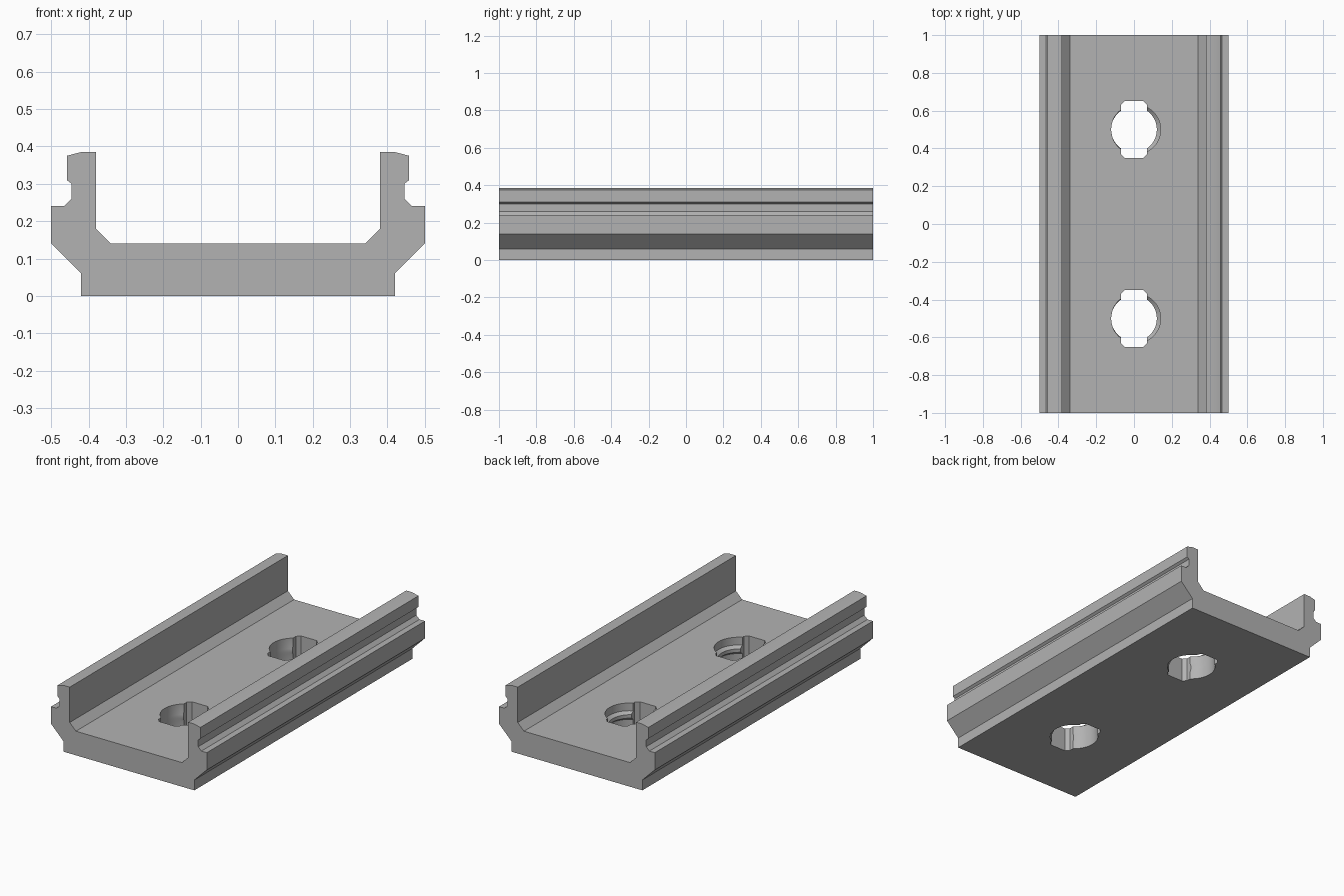
import bpy, bmesh, math

if "Cube" in bpy.data.objects:
    bpy.data.objects.remove(bpy.data.objects["Cube"])

grey = bpy.data.materials.new("plain grey")
grey.diffuse_color = (0.45, 0.45, 0.45, 1)
grey.use_nodes = True
grey.node_tree.nodes["Principled BSDF"].inputs["Base Color"].default_value = grey.diffuse_color


def loft(name, rings):
    """Closed solid through a list of equal-length point rings."""
    bm = bmesh.new()
    loops = [[bm.verts.new(p) for p in ring] for ring in rings]
    n = len(loops[0])
    for a, b in zip(loops, loops[1:]):
        for i in range(n):
            j = (i + 1) % n
            bm.faces.new((a[i], a[j], b[j], b[i]))
    bm.faces.new(loops[0][::-1])
    bm.faces.new(loops[-1])
    bmesh.ops.recalc_face_normals(bm, faces=bm.faces)
    mesh = bpy.data.meshes.new(name)
    bm.to_mesh(mesh)
    bm.free()
    mesh.materials.append(grey)
    obj = bpy.data.objects.new(name, mesh)
    bpy.context.collection.objects.link(obj)
    return obj


# Channel rail: half profile mirrored and extruded along y
half = [(0.42, 0), (0.42, 0.06), (0.5, 0.14), (0.5, 0.24), (0.465, 0.24),
        (0.445, 0.26), (0.445, 0.3), (0.458, 0.31), (0.458, 0.375),
        (0.42, 0.385), (0.38, 0.385), (0.38, 0.18), (0.34, 0.14)]
profile = half + [(-x, z) for x, z in reversed(half)]
rail = loft("channel_rail", [[(x, y, z) for x, z in profile] for y in (-1, 1)])

# Keyed holes: round bore with a narrower rib at mid depth, plus a chamfered slot
bore = [(-0.05, 0.01, 0.131), (0.045, 0.01, 0.131), (0.06, 0, 0.121),
        (0.08, 0, 0.121), (0.095, 0.01, 0.131), (0.2, 0.01, 0.131)]
slot = [(0.07, -0.13), (0.07, 0.13), (0.05, 0.15), (-0.05, 0.15),
        (-0.07, 0.13), (-0.07, -0.13), (-0.05, -0.15), (0.05, -0.15)]
turn = [2 * math.pi * i / 48 for i in range(48)]
cutters = []
for y in (-0.5, 0.5):
    cutters.append(loft("bore_cutter", [
        [(cx + r * math.cos(a), y + r * math.sin(a), z) for a in turn]
        for z, cx, r in bore]))
    cutters.append(loft("slot_cutter", [
        [(px, y + py, z) for px, py in slot] for z in (-0.06, 0.21)]))

for cutter in cutters:
    cutter.hide_render = True
    cutter.hide_set(True)
    cut = rail.modifiers.new("hole", 'BOOLEAN')
    cut.operation = 'DIFFERENCE'
    cut.solver = 'EXACT'
    cut.object = cutter

# Apply the cuts and smooth the bore walls
bpy.context.view_layer.objects.active = rail
rail.select_set(True)
for cut in list(rail.modifiers):
    bpy.ops.object.modifier_apply(modifier=cut.name)
for cutter in cutters:
    bpy.data.objects.remove(cutter)
bpy.ops.object.shade_smooth_by_angle(angle=math.radians(20))
